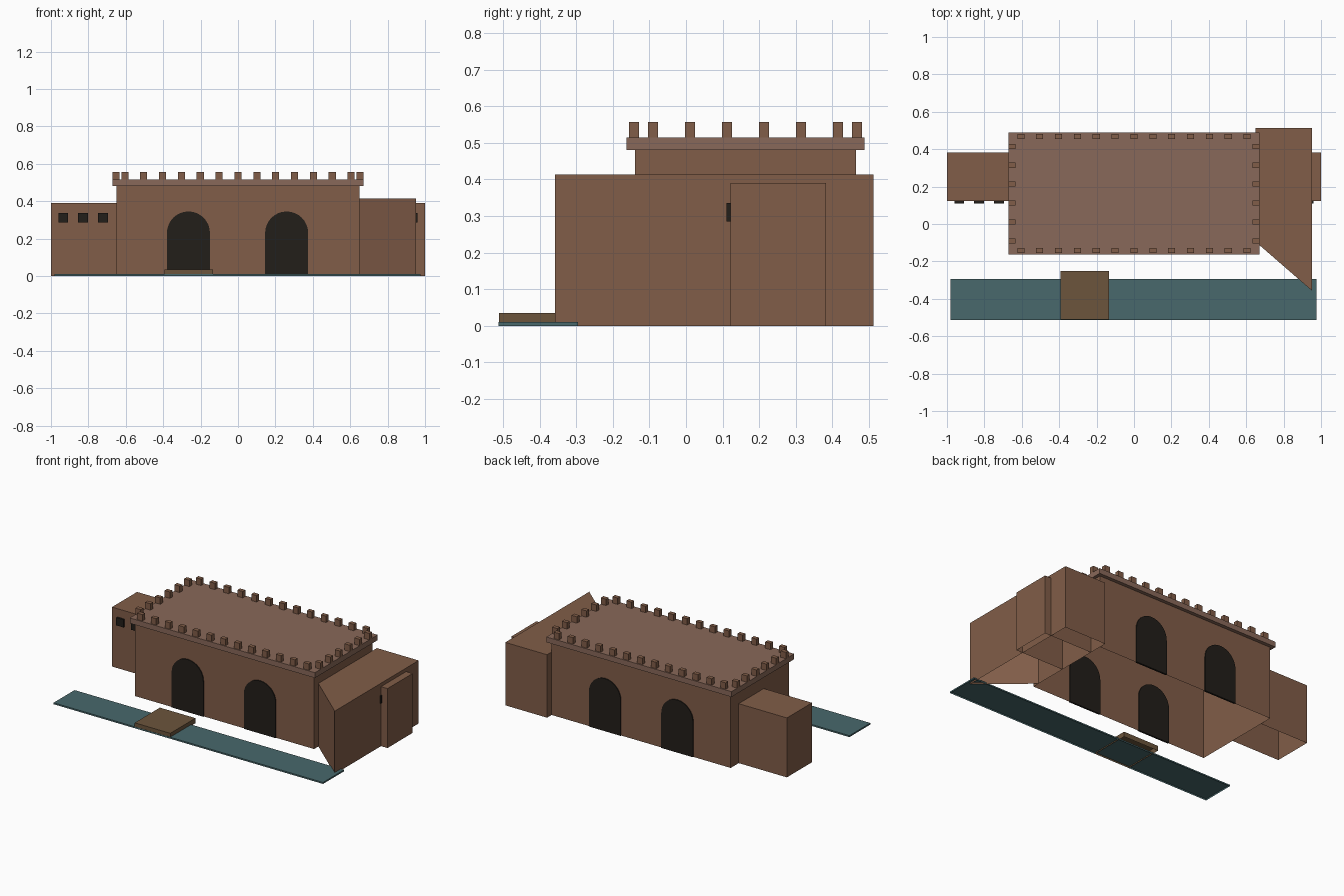
import bpy, math

if "Cube" in bpy.data.objects:
    bpy.data.objects.remove(bpy.data.objects["Cube"])


def material(name, rgb):
    m = bpy.data.materials.new(name)
    m.diffuse_color = (*rgb, 1)
    m.use_nodes = True
    m.node_tree.nodes["Principled BSDF"].inputs["Base Color"].default_value = m.diffuse_color
    return m


CLAY = material("clay", (0.22, 0.11, 0.065))
ROOF = material("roof_clay", (0.25, 0.14, 0.10))
DARK = material("dark_opening", (0.016, 0.013, 0.010))
WATER = material("water", (0.065, 0.14, 0.15))
WOOD = material("wood", (0.15, 0.09, 0.045))


def make(name, verts, faces, mat):
    me = bpy.data.meshes.new(name)
    me.from_pydata(verts, [], faces)
    me.materials.append(mat)
    ob = bpy.data.objects.new(name, me)
    bpy.context.collection.objects.link(ob)
    return ob


def prism(name, outline, z0, z1, mat, bottom=False):
    """Extrude a counter-clockwise plan outline upwards, optionally closed below."""
    n = len(outline)
    verts = [(x, y, z) for z in (z0, z1) for x, y in outline]
    faces = [(i, (i + 1) % n, n + (i + 1) % n, n + i) for i in range(n)]
    faces.append(tuple(range(n, 2 * n)))
    if bottom:
        faces.append(tuple(reversed(range(n))))
    return make(name, verts, faces, mat)


def box(name, x0, x1, y0, y1, z0, z1, mat, bottom=False):
    return prism(name, [(x0, y0), (x1, y0), (x1, y1), (x0, y1)], z0, z1, mat, bottom)


def arch(name, cx, cy, mat, r=0.115, spring=0.23, half=0.006, seg=16):
    """Thin round-headed panel straddling a wall."""
    prof = [(cx - r, 0), (cx + r, 0)]
    prof += [(cx + r * math.cos(math.pi * i / seg), spring + r * math.sin(math.pi * i / seg))
             for i in range(seg + 1)]
    n = len(prof)
    verts = [(x, cy + s * half, z) for s in (-1, 1) for x, z in prof]
    faces = [tuple(range(n)), tuple(reversed(range(n, 2 * n)))]
    faces += [((i + 1) % n, i, n + i, n + (i + 1) % n) for i in range(n)]
    return make(name, verts, faces, mat)


# Main hall and overhanging roof slab (buildings are hollow and open below)
box("main_hall", -0.65, 0.65, -0.14, 0.465, 0, 0.48, CLAY)
box("roof_slab", -0.672, 0.672, -0.162, 0.488, 0.48, 0.515, ROOF, True)

# Arched openings, front and back
for cx in (-0.265, 0.26):
    arch("front_arch", cx, -0.14, DARK)
    arch("back_arch", cx, 0.465, DARK)


# Battlements around the roof edge
def merlon(x, y):
    box("merlon", x - 0.019, x + 0.019, y - 0.0135, y + 0.0135, 0.515, 0.557, CLAY, True)


for i in range(13):
    for y in (-0.142, 0.467):
        merlon(-0.605 + i * 0.1008, y)
for i in range(6):
    for x in (-0.653, 0.653):
        merlon(x, -0.09 + i * 0.101)

# Side wings with small windows
for side, s in (("left", -1), ("right", 1)):
    x0, x1 = sorted((0.65 * s, 1.0 * s))
    box(side + "_wing", x0, x1, 0.122, 0.382, 0, 0.39, CLAY)
    for x in (0.722, 0.829, 0.935):
        box(side + "_window", s * x - 0.026, s * x + 0.026, 0.11, 0.13, 0.285, 0.336, DARK, True)

# Bastion with a slanted front
prism("bastion", [(0.65, -0.095), (0.953, -0.358), (0.953, 0.512), (0.65, 0.512)], 0, 0.413, CLAY)

# Moat and bridge
box("moat", -0.98, 0.976, -0.512, -0.295, 0, 0.01, WATER)
box("bridge", -0.392, -0.134, -0.511, -0.25, 0.002, 0.035, WOOD)
